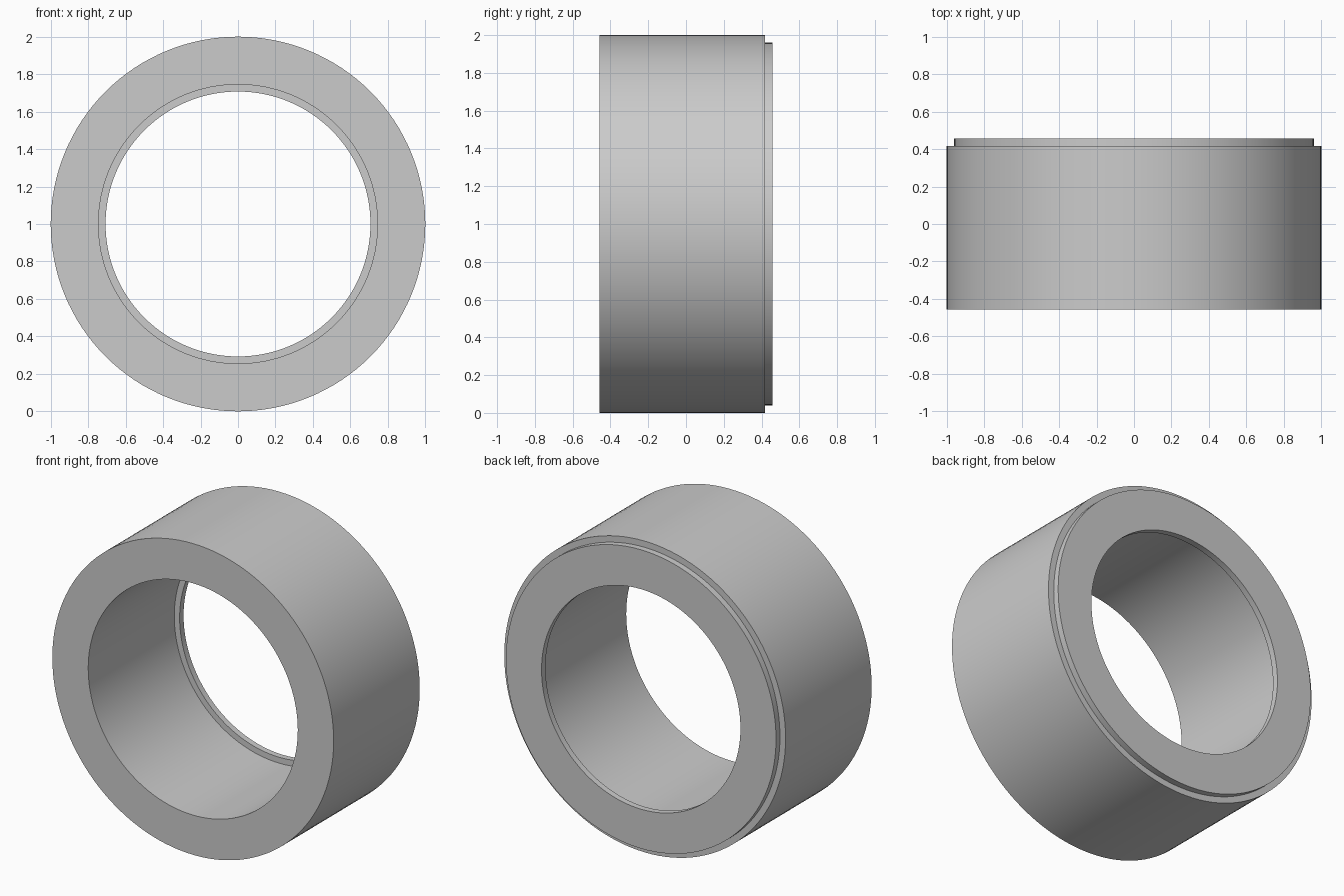
import bpy
import bmesh
import math
from mathutils import Vector

cube = bpy.data.objects.get("Cube")
if cube:
    bpy.data.objects.remove(cube, do_unlink=True)

# Plain grey material
grey = bpy.data.materials.new("plain_grey")
grey.use_nodes = True
colour = (0.6, 0.6, 0.6, 1)
grey.diffuse_color = colour
grey.node_tree.nodes["Principled BSDF"].inputs["Base Color"].default_value = colour

# Ring dimensions
HALF_DEPTH = 0.457
STEP = 0.417                     # where the rear lip begins
OUTER, LIP_OUTER = 1.0, 0.96
BORE, LIP_BORE = 0.745, 0.707
SEGMENTS = 128

# Closed cross-section as (radius, y)
profile = [
    (BORE, -HALF_DEPTH), (OUTER, -HALF_DEPTH),
    (OUTER, STEP), (LIP_OUTER, STEP),
    (LIP_OUTER, HALF_DEPTH), (LIP_BORE, HALF_DEPTH),
    (LIP_BORE, STEP), (BORE, STEP),
]

# Revolve the cross-section about the y axis
bm = bmesh.new()
verts = [bm.verts.new((r, y, 1)) for r, y in profile]
edges = [bm.edges.new((v, verts[(i + 1) % len(verts)])) for i, v in enumerate(verts)]
bmesh.ops.spin(bm, geom=verts + edges, cent=Vector((0, 0, 1)), axis=Vector((0, 1, 0)),
               angle=2 * math.pi, steps=SEGMENTS, use_merge=True)
bmesh.ops.remove_doubles(bm, verts=bm.verts, dist=0.0001)
bmesh.ops.recalc_face_normals(bm, faces=bm.faces)
mesh = bpy.data.meshes.new("stepped_ring")
bm.to_mesh(mesh)
bm.free()
mesh.materials.append(grey)

ring = bpy.data.objects.new("stepped_ring", mesh)
bpy.context.collection.objects.link(ring)
bpy.ops.object.select_all(action="DESELECT")
ring.select_set(True)
bpy.context.view_layer.objects.active = ring
bpy.ops.object.shade_smooth_by_angle(angle=math.radians(30))
